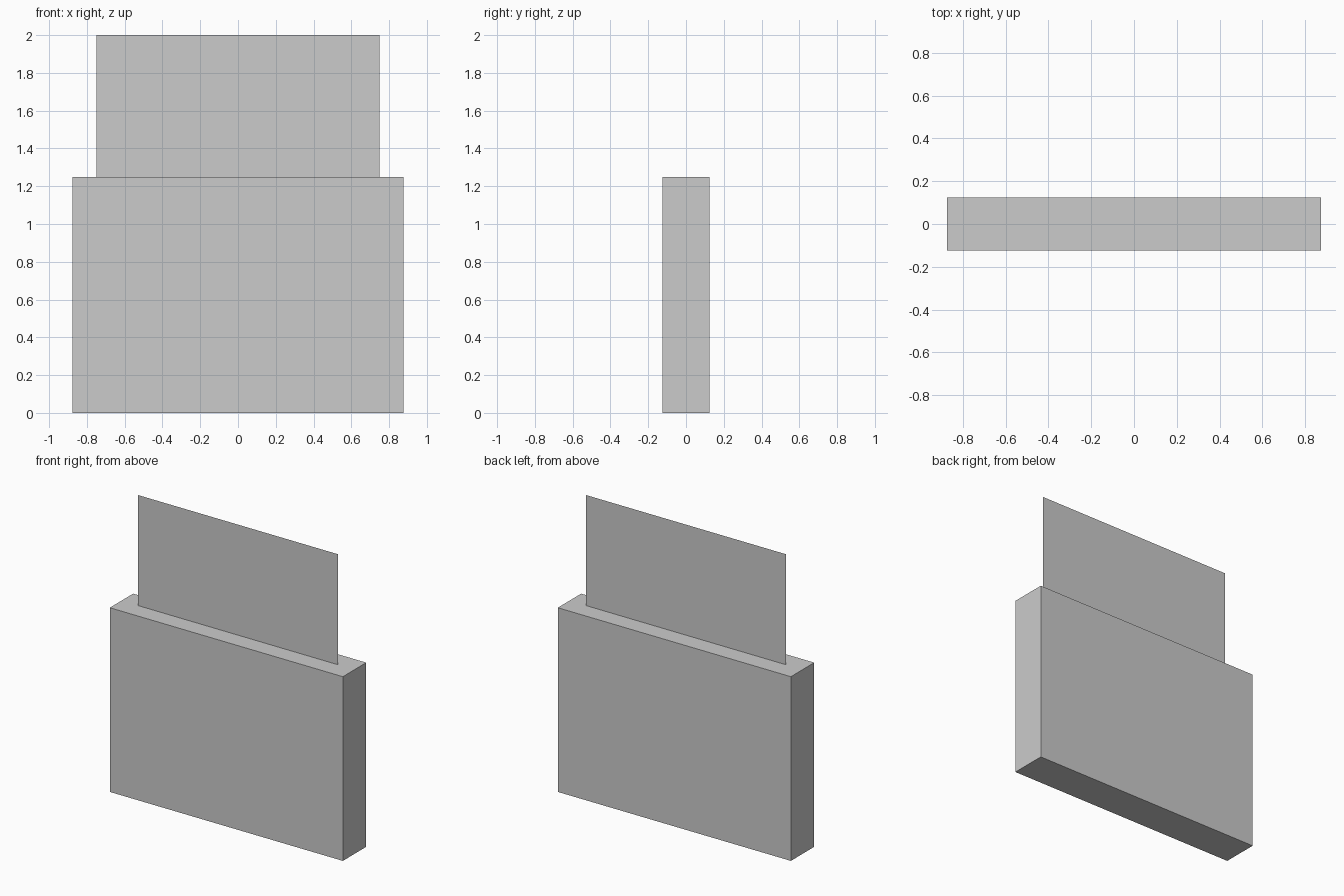
import bpy
from math import radians

if "Cube" in bpy.data.objects:
    bpy.data.objects.remove(bpy.data.objects["Cube"])


def finish(name, scale):
    obj = bpy.context.object
    obj.name = name
    obj.scale = scale
    bpy.ops.object.transform_apply(location=False, rotation=True, scale=True)
    return obj


# Solid slab standing on the ground
bpy.ops.mesh.primitive_cube_add(size=1, location=(0, 0, 0.625))
finish("base_slab", (1.75, 0.25, 1.25))

# Thin upright sheet rising from the middle of the slab's top
bpy.ops.mesh.primitive_plane_add(size=1, location=(0, 0, 1.625), rotation=(radians(90), 0, 0))
finish("upright_sheet", (1.5, 0.75, 1))
